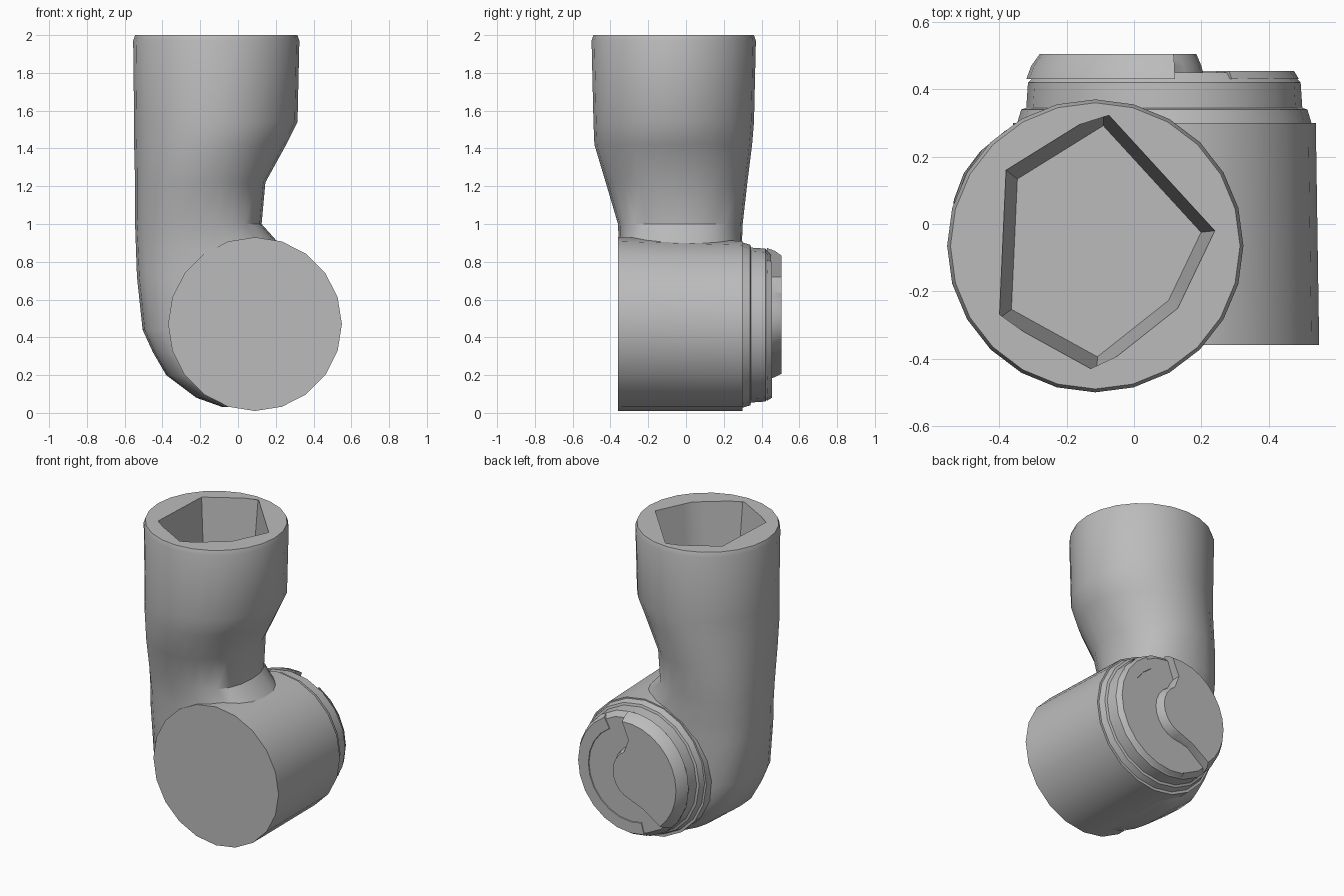
import bpy, bmesh
from math import cos, sin, radians, pi, copysign
from mathutils import Vector

if "Cube" in bpy.data.objects:
    bpy.data.objects.remove(bpy.data.objects["Cube"], do_unlink=True)

grey = bpy.data.materials.new("plain grey")
grey.use_nodes = True
colour = (0.5, 0.5, 0.5, 1)
grey.diffuse_color = colour
grey.node_tree.nodes["Principled BSDF"].inputs["Base Color"].default_value = colour


def loft(name, rings, angle=35):
    """Skin a list of equal-length point rings and close both ends."""
    bm = bmesh.new()
    loops = [[bm.verts.new(p) for p in ring] for ring in rings]
    for a, b in zip(loops, loops[1:]):
        for i in range(len(a)):
            j = (i + 1) % len(a)
            bm.faces.new((a[i], a[j], b[j], b[i]))
    bm.faces.new(loops[0])
    bm.faces.new(loops[-1])
    bmesh.ops.recalc_face_normals(bm, faces=bm.faces)
    mesh = bpy.data.meshes.new(name)
    bm.to_mesh(mesh)
    bm.free()
    mesh.materials.append(grey)
    obj = bpy.data.objects.new(name, mesh)
    bpy.context.collection.objects.link(obj)
    bpy.ops.object.select_all(action='DESELECT')
    obj.select_set(True)
    bpy.context.view_layer.objects.active = obj
    bpy.ops.object.shade_smooth_by_angle(angle=radians(angle))
    return obj


def section(z, x0, x1, y0, y1, power):
    """Horizontal rounded section; a higher power makes it squarer."""
    ring = []
    for i in range(24):
        a = 2 * pi * i / 24
        c, s = [copysign(abs(v) ** (2 / power), v) for v in (cos(a), sin(a))]
        ring.append(((x0 + x1) / 2 + (x1 - x0) / 2 * c,
                     (y0 + y1) / 2 + (y1 - y0) / 2 * s, z))
    return ring


def disc(y, r, cx, cz, sides=20):
    return [(cx + r * cos(2 * pi * i / sides), y, cz + r * sin(2 * pi * i / sides))
            for i in range(sides)]


def socket(z, shrink):
    """Irregular six-sided recess outline, four points on each side."""
    centre = Vector((-0.1, -0.06))
    corners = [Vector(p) for p in ((0.24, -0.02), (-0.09, 0.34), (-0.38, 0.16),
                                   (-0.4, -0.28), (-0.11, -0.44), (0.13, -0.25))]
    corners = [centre + (p - centre) * shrink for p in corners]
    ring = []
    for i, p in enumerate(corners):
        q = corners[(i + 1) % 6]
        ring += [(*p.lerp(q, k / 4), z) for k in range(4)]
    return ring


# Hollow upper tube running down into the rounded elbow
tube_sections = [
    (0.03, -0.08, 0.22, -0.33, 0.27, 2.5),
    (0.08, -0.22, 0.30, -0.35, 0.29, 2.7),
    (0.20, -0.38, 0.38, -0.355, 0.295, 2.8),
    (0.32, -0.45, 0.40, -0.355, 0.295, 2.8),
    (0.44, -0.505, 0.42, -0.355, 0.295, 2.8),
    (0.72, -0.535, 0.38, -0.355, 0.295, 2.6),
    (0.86, -0.54, 0.25, -0.355, 0.295, 2.4),
    (1.00, -0.545, 0.125, -0.36, 0.30, 2.3),
    (1.22, -0.545, 0.145, -0.425, 0.325, 2.15),
    (1.42, -0.55, 0.255, -0.485, 0.35, 2),
    (1.54, -0.55, 0.315, -0.49, 0.36, 2),
    (1.97, -0.555, 0.325, -0.50, 0.37, 2),
    (2.00, -0.545, 0.315, -0.49, 0.36, 2),
]
loft("tube_elbow", [section(*s) for s in tube_sections]
     + [socket(2.0, 1.0), socket(1.6, 0.88)])

# Horizontal joint drum
loft("joint_drum", [disc(-0.36, 0.46, 0.09, 0.47), disc(0.30, 0.45, 0.09, 0.46)])

# Stepped cover on the back of the drum
cover = [(0.29, 0.44), (0.34, 0.425), (0.345, 0.41), (0.42, 0.405), (0.45, 0.375)]
loft("back_cover", [disc(y, r, 0.09, 0.465) for y, r in cover], 25)


# Raised plate covering the upper side, with a rounded hub bulging outward
def plate(y, r, hub):
    ring = [(0.08 + r * cos(radians(a)), y, 0.475 + r * sin(radians(a)))
            for a in range(84, 229, 12)]
    ring += [(-0.04, y, 0.29)]
    ring += [(0.02 + hub * cos(radians(a)), y, 0.49 + hub * sin(radians(a)))
             for a in range(-75, 61, 15)]
    return ring + [(0.07, y, 0.72)]


loft("raised_plate", [plate(0.43, 0.40, 0.19), plate(0.47, 0.385, 0.18),
                      plate(0.505, 0.36, 0.165)], 25)

# Narrow rim on the outer half of the cover
angles = list(range(-105, 61, 15))


def rim(y, inner, outer):
    path = [(outer, a) for a in angles] + [(inner, a) for a in reversed(angles)]
    return [(0.09 + r * cos(radians(a)), y, 0.465 + r * sin(radians(a))) for r, a in path]


loft("outer_rim", [rim(0.43, 0.30, 0.40), rim(0.455, 0.31, 0.385)], 25)
